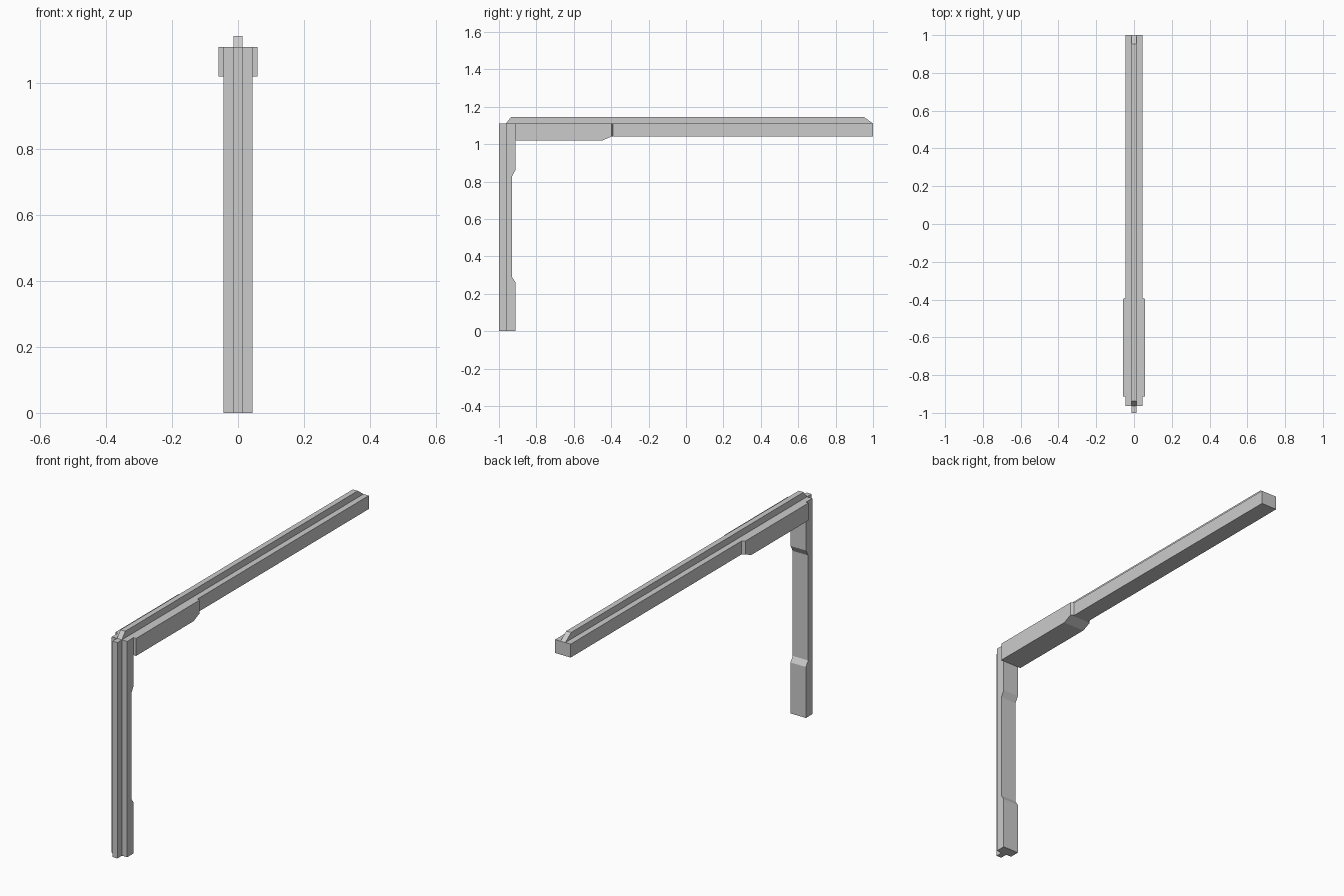
import bpy, bmesh

if "Cube" in bpy.data.objects:
    bpy.data.objects.remove(bpy.data.objects["Cube"])


def loft(name, rings):
    """Skin equal-length rings of points and cap both ends."""
    bm = bmesh.new()
    loops = [[bm.verts.new(p) for p in ring] for ring in rings]
    for a, b in zip(loops, loops[1:]):
        for i in range(len(a)):
            j = (i + 1) % len(a)
            bm.faces.new((a[i], a[j], b[j], b[i]))
    bm.faces.new(loops[0])
    bm.faces.new(loops[-1])
    bmesh.ops.recalc_face_normals(bm, faces=bm.faces)
    mesh = bpy.data.meshes.new(name)
    bm.to_mesh(mesh)
    bm.free()
    obj = bpy.data.objects.new(name, mesh)
    bpy.context.collection.objects.link(obj)
    return obj


def side_profile(name, half_width, points):
    """Extrude a (y, z) profile across x."""
    return loft(name, [[(x, y, z) for y, z in points]
                       for x in (-half_width, half_width)])


TOP = 1.11      # top of post and beam
BACK = -0.963   # outer face of the post
INNER = -0.912  # inner face of the post
BODY = 0.044
RIB = 0.014

# Upright post, thinned on its inner side between foot and head
side_profile("post", BODY, [
    (BACK, 0), (INNER, 0), (INNER, 0.262), (-0.93, 0.289),
    (-0.93, 0.829), (INNER, 0.861), (INNER, TOP), (BACK, TOP)])

# Narrow rib along the outside of the post
side_profile("post_rib", RIB, [(-1, 0), (BACK, 0), (BACK, TOP), (-1, TOP)])

# Beam with a thicker root: y, half width, underside height
stations = [(INNER, 0.059, 1.02), (-0.446, 0.059, 1.02),
            (-0.398, 0.059, 1.041), (-0.39, BODY, 1.041), (1, BODY, 1.041)]
loft("beam", [[(-w, y, z), (w, y, z), (w, y, TOP), (-w, y, TOP)]
              for y, w, z in stations])

# Narrow rib along the top of the beam, with sloped ends
side_profile("beam_rib", RIB, [(BACK, TOP), (1, TOP), (0.953, 1.144), (-0.936, 1.144)])
